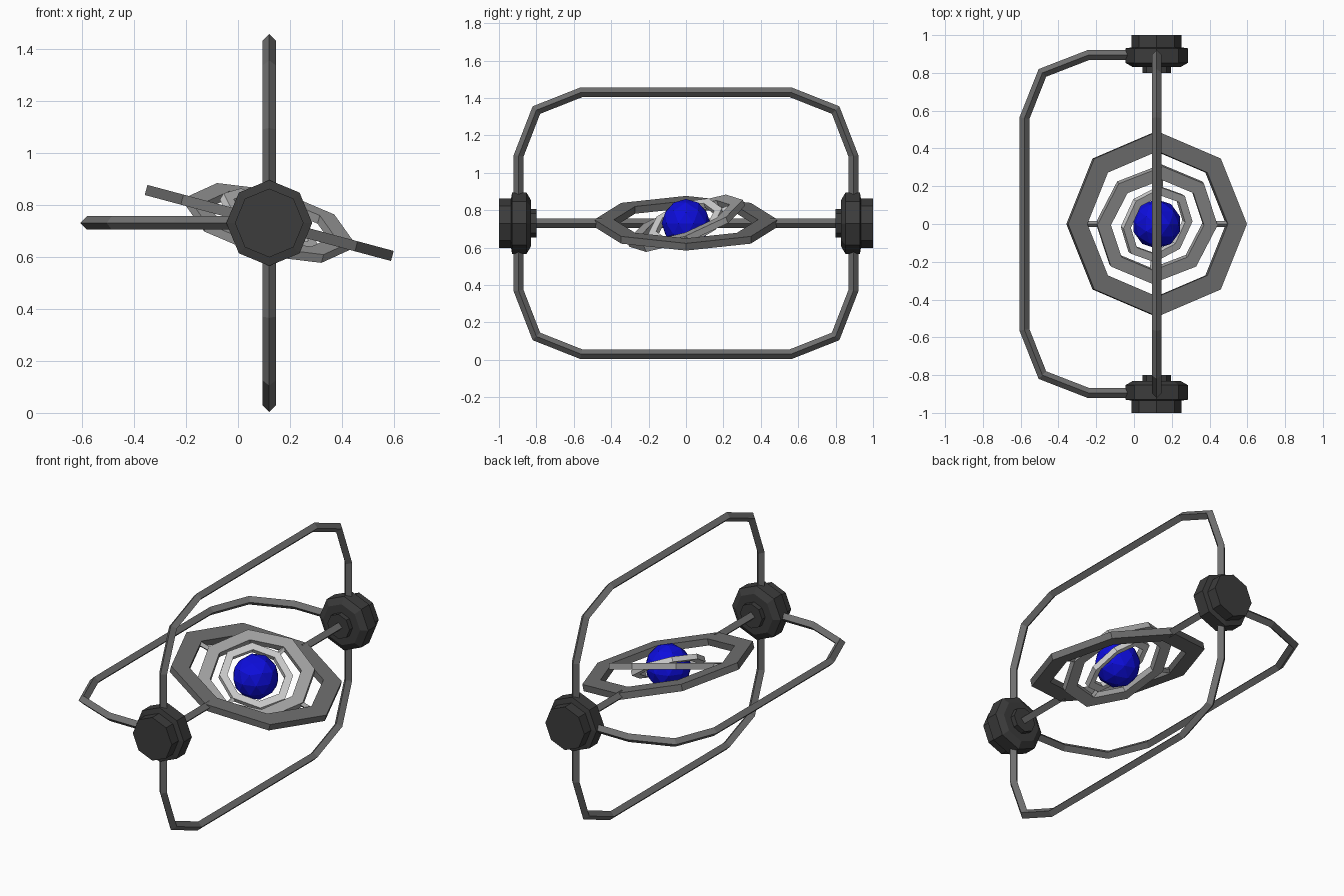
import bpy, bmesh, math
from mathutils import Vector, Matrix

if "Cube" in bpy.data.objects:
    bpy.data.objects.remove(bpy.data.objects["Cube"])

C = Vector((0.12, 0, 0.73))          # common pivot of every ring
AT_C = Matrix.Translation(C)


def rot(deg, axis):
    return Matrix.Rotation(math.radians(deg), 4, axis)


def material(name, rgb):
    m = bpy.data.materials.new(name)
    m.diffuse_color = (*rgb, 1)
    m.use_nodes = True
    m.node_tree.nodes["Principled BSDF"].inputs["Base Color"].default_value = m.diffuse_color
    return m


FRAME = material("frame grey", (0.16, 0.16, 0.16))
HUB = material("hub dark grey", (0.045, 0.045, 0.045))
MIDDLE = material("middle ring grey", (0.35, 0.35, 0.35))
INNER = material("inner ring light grey", (0.63, 0.63, 0.63))
BLUE = material("core blue", (0.004, 0.004, 0.72))


def finish(name, bm, mat, matrix):
    bmesh.ops.recalc_face_normals(bm, faces=bm.faces)
    me = bpy.data.meshes.new(name)
    bm.to_mesh(me)
    bm.free()
    me.materials.append(mat)
    ob = bpy.data.objects.new(name, me)
    ob.matrix_world = matrix
    bpy.context.collection.objects.link(ob)
    return ob


def skin(bm, loops, closed):
    """Bridge equal-length vertex loops; cap the ends if open."""
    rows = [[bm.verts.new(p) for p in loop] for loop in loops]
    n = len(rows[0])
    for i in range(len(rows) if closed else len(rows) - 1):
        a, b = rows[i], rows[(i + 1) % len(rows)]
        for j in range(n):
            k = (j + 1) % n
            bm.faces.new((a[j], a[k], b[k], b[j]))
    if not closed:
        bm.faces.new(rows[0])
        bm.faces.new(rows[-1])


def tube(name, pts, closed, mat, matrix, r=0.026):
    """Diamond-section bar with mitred corners along a path in local XY."""
    P = [Vector((x, y, 0)) for x, y in pts]
    up, loops = Vector((0, 0, 1)), []
    for i, p in enumerate(P):
        prev = P[i - 1] if closed or i > 0 else None
        nxt = P[(i + 1) % len(P)] if closed or i < len(P) - 1 else None
        d1 = (p - prev).normalized() if prev else (nxt - p).normalized()
        d2 = (nxt - p).normalized() if nxt else d1
        n1, n2 = up.cross(d1), up.cross(d2)
        m = (n1 + n2).normalized()
        m = m * (r / m.dot(n1))
        loops.append([p + m, p + up * r, p - m, p - up * r])
    bm = bmesh.new()
    skin(bm, loops, closed)
    return finish(name, bm, mat, matrix)


def octagon_ring(name, r_out, r_in, thick, mat, matrix):
    loops = []
    for i in range(8):
        a = i * math.tau / 8
        d = Vector((math.cos(a), math.sin(a), 0))
        loops.append([d * r + Vector((0, 0, z)) for r, z in
                      ((r_out, -thick / 2), (r_out, thick / 2),
                       (r_in, thick / 2), (r_in, -thick / 2))])
    bm = bmesh.new()
    skin(bm, loops, True)
    return finish(name, bm, mat, matrix)


# Outer cage: upright rounded loop and one sideways half loop
arc = [(0.56, 0.70), (0.80, 0.605), (0.895, 0.36)]        # (y, height)
loop = arc + [(y, -h) for y, h in reversed(arc)]
loop += [(-y, -h) for y, h in arc] + [(-y, h) for y, h in reversed(arc)]
to_yz = Matrix(((0, 0, 1, 0), (1, 0, 0, 0), (0, 1, 0, 0), (0, 0, 0, 1)))
tube("upright_frame", loop, True, FRAME, AT_C @ to_yz)
half = [(0, 0.895)] + [(-h, y) for y, h in reversed(arc)]
half += [(x, -y) for x, y in reversed(half)]
tube("side_frame", half, False, FRAME, AT_C)

# Hubs: stepped eight-sided turned profile at both ends of the axle
profile = [(0.80, 0.075), (0.83, 0.075), (0.83, 0.125), (0.853, 0.165),
           (0.93, 0.165), (0.935, 0.132), (1.0, 0.132)]   # (y, radius)
for s, side in ((-1, "front"), (1, "back")):
    bm = bmesh.new()
    skin(bm, [[(r * math.cos(i * math.tau / 8), s * y,
                r * math.sin(i * math.tau / 8)) for i in range(8)]
              for y, r in profile], False)
    finish(side + "_hub", bm, HUB, AT_C)
    tube(side + "_axle", [(0, s * 0.82), (0, s * 0.45)], False, FRAME, AT_C)

# Nested gimbal rings, each tilted about the pins of the ring around it
m_outer = AT_C @ rot(15, 'Y')
m_middle = m_outer @ rot(20, 'X')
m_inner = m_middle @ rot(15, 'Y')
octagon_ring("outer_ring", 0.49, 0.385, 0.04, FRAME, m_outer)
octagon_ring("middle_ring", 0.33, 0.255, 0.035, MIDDLE, m_middle)
octagon_ring("inner_ring", 0.21, 0.165, 0.03, INNER, m_inner)
for s, side in ((-1, "first"), (1, "second")):
    tube(side + "_middle_pin", [(s * 0.31, 0), (s * 0.40, 0)], False,
         MIDDLE, m_outer, 0.016)
    tube(side + "_inner_pin", [(0, s * 0.195), (0, s * 0.27)], False,
         INNER, m_middle, 0.014)

# Faceted core
bm = bmesh.new()
bmesh.ops.create_icosphere(bm, subdivisions=2, radius=0.13)
finish("core_sphere", bm, BLUE, AT_C)
